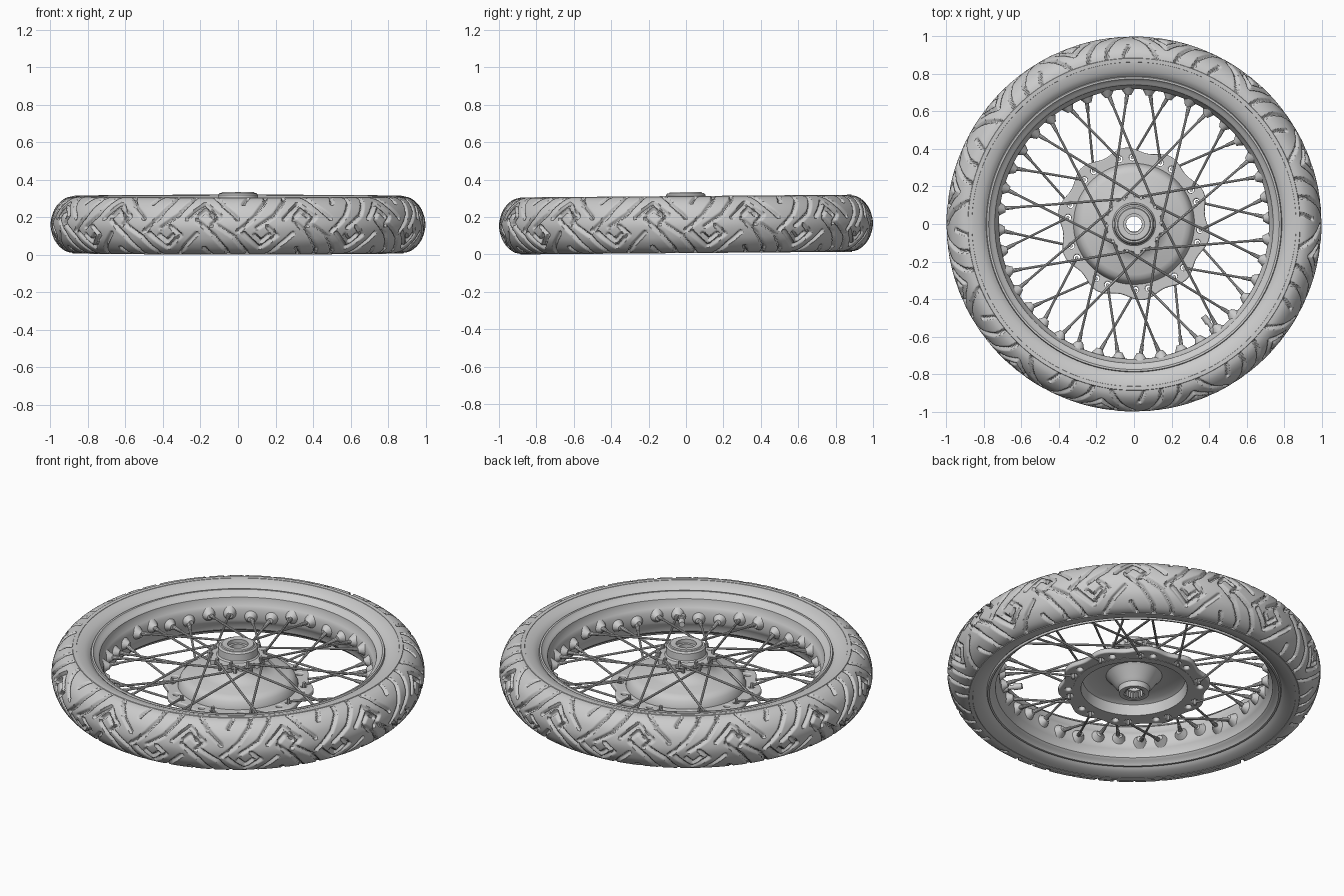
import bpy, bmesh, math
from math import cos, sin, pi, radians
from mathutils import Vector, Matrix

if "Cube" in bpy.data.objects:
    bpy.data.objects.remove(bpy.data.objects["Cube"])

CZ = 0.16                      # mid-plane height of the wheel
parts = []


def finish(name, mesh, angle=35):
    mesh.shade_smooth()
    mesh.set_sharp_from_angle(angle=radians(angle))
    ob = bpy.data.objects.new(name, mesh)
    bpy.context.collection.objects.link(ob)
    parts.append(ob)
    return ob


def lathe(name, pts, n=128, closed=True, radius=None, angle=35):
    """Spin (r, z) points about z; radius(i, j) may override the position."""
    m = len(pts)
    verts = []
    for i in range(n):
        a = 2 * pi * i / n
        for j in range(m):
            r, z = radius(i, j) if radius else pts[j]
            verts.append((r * cos(a), r * sin(a), z))
    faces = [(i * m + j, (i + 1) % n * m + j, (i + 1) % n * m + (j + 1) % m, i * m + (j + 1) % m)
             for i in range(n) for j in range(m if closed else m - 1)]
    me = bpy.data.meshes.new(name)
    me.from_pydata(verts, [], faces)
    bm = bmesh.new()
    bm.from_mesh(me)
    bmesh.ops.recalc_face_normals(bm, faces=bm.faces)
    bm.to_mesh(me)
    bm.free()
    return finish(name, me, angle)


def rod(bm, p, q, r1, r2=None, seg=8):
    """Tapered cylinder from p to q."""
    p, q = Vector(p), Vector(q)
    d = q - p
    mat = Matrix.Translation((p + q) / 2) @ d.to_track_quat('Z', 'Y').to_matrix().to_4x4()
    bmesh.ops.create_cone(bm, cap_ends=True, segments=seg, radius1=r1,
                          radius2=r1 if r2 is None else r2, depth=d.length, matrix=mat)


def from_bm(name, bm):
    me = bpy.data.meshes.new(name)
    bm.to_mesh(me)
    bm.free()
    return finish(name, me)


def polar(r, deg, z):
    return Vector((r * cos(radians(deg)), r * sin(radians(deg)), z))


def spline(ctrl, per=24):
    """Catmull-Rom through 2D control points."""
    c = [Vector(p) for p in ctrl]
    c = [Vector((c[1].x, -c[1].y))] + c + [2 * c[-1] - c[-2]]
    out = []
    for k in range(1, len(c) - 2):
        p0, p1, p2, p3 = c[k - 1:k + 3]
        for s in range(per):
            t = s / per
            out.append(0.5 * (2 * p1 + (p2 - p0) * t + (2 * p0 - 5 * p1 + 4 * p2 - p3) * t * t
                              + (3 * p1 - p0 - 3 * p2 + p3) * t ** 3))
    return out + [c[-2]]


# ---- tyre: rounded section with tread grooves pressed in along the normals
curve = spline([(1.0, 0), (0.985, 0.068), (0.957, 0.112), (0.92, 0.141), (0.88, 0.15),
                (0.845, 0.146), (0.81, 0.133), (0.785, 0.112)])
arc = [0.0]
for a, b in zip(curve, curve[1:]):
    arc.append(arc[-1] + (b - a).length)


def at(v):
    k = next((i for i in range(1, len(arc)) if arc[i] >= v), len(arc) - 1)
    t = (v - arc[k - 1]) / (arc[k] - arc[k - 1])
    return curve[k - 1].lerp(curve[k], min(t, 1))


TREAD = 0.225
half = [TREAD * i / 32 for i in range(33)] + [TREAD + (arc[-1] - TREAD) * i / 8 for i in range(1, 9)]
vs = [-v for v in reversed(half[1:])] + half
prof = [Vector((at(abs(v)).x, math.copysign(at(abs(v)).y, v))) for v in vs]
norm = []
for j in range(len(prof)):
    t = prof[min(j + 1, len(prof) - 1)] - prof[max(j - 1, 0)]
    norm.append(Vector((t.y, -t.x)).normalized())

TILES, COLS = 12, 75
L = 2 * pi / TILES
grooves = [
    [(0.00, -0.03), (0.09, 0.05), (0.15, 0.14), (0.165, 0.205)],
    [(0.10, -0.01), (0.20, 0.06), (0.26, 0.15), (0.275, 0.20)],
    [(0.25, 0.04), (0.34, 0.13), (0.43, 0.05), (0.38, 0.005)],
    [(0.31, 0.05), (0.345, 0.085), (0.385, 0.05)],
    [(0.39, 0.195), (0.45, 0.11), (0.52, 0.04)],
    [(0.03, 0.13), (0.06, 0.195)],
]
segs = [(Vector(a), Vector(b)) for g in grooves for a, b in zip(g, g[1:])]


def groove(u, v):
    best = 1.0
    for k in (-L, 0, L):
        p = Vector((u % L + k, v))
        for a, b in segs:
            d = b - a
            t = max(0, min(1, (p - a).dot(d) / d.length_squared))
            best = min(best, (p - a - d * t).length)
    s = max(0, min(1, (0.012 - best) / 0.007))
    return 0.016 * s * s * (3 - 2 * s)


depth = [[max(groove(L * i / COLS, v), groove(L * i / COLS + 0.42 * L, -v)) if abs(v) < 0.23 else 0
          for v in vs] for i in range(COLS)]


def tyre_point(i, j):
    p = prof[j] - norm[j] * depth[i % COLS][j]
    return p.x, p.y + CZ


lathe("tyre", prof, TILES * COLS, closed=False, radius=tyre_point, angle=50)

# thin raised band on each sidewall
for s, nm in ((1, "upper"), (-1, "lower")):
    lathe("sidewall_band_" + nm, [(0.862, CZ + s * 0.143), (0.865, CZ + s * 0.1515),
                                  (0.885, CZ + s * 0.1525), (0.89, CZ + s * 0.143)], 160)

# ---- rim: channel section with rolled lips
inner = [(0.72, 0), (0.72, 0.03), (0.728, 0.05), (0.738, 0.065), (0.742, 0.095), (0.753, 0.106),
         (0.765, 0.112), (0.775, 0.126), (0.785, 0.127)]
outer = [(0.79, 0.112), (0.77, 0.095), (0.757, 0.05), (0.755, 0)]
side = inner + outer
lathe("rim", [(r, CZ + z) for r, z in side] + [(r, CZ - z) for r, z in reversed(side[1:-1])], 160)

# ---- hub: drum shell, neck, upper flange and bored centre boss
lathe("hub", [(0.325, 0.07), (0.322, 0.10), (0.31, 0.13), (0.295, 0.147), (0.27, 0.157), (0.20, 0.166),
              (0.165, 0.178), (0.14, 0.20), (0.125, 0.225), (0.125, 0.243), (0.145, 0.246),
              (0.15, 0.252), (0.15, 0.262), (0.145, 0.268), (0.115, 0.27), (0.108, 0.278),
              (0.106, 0.318), (0.098, 0.327), (0.075, 0.327), (0.07, 0.31), (0.042, 0.308),
              (0.042, 0.07), (0.058, 0.065), (0.058, 0.03), (0.08, 0.03), (0.085, 0.06),
              (0.10, 0.075), (0.135, 0.125), (0.15, 0.138), (0.25, 0.135), (0.275, 0.12),
              (0.285, 0.06), (0.325, 0.06)], 96)
lathe("bearing_cap", [(0.055, 0.30), (0.055, 0.331), (0.07, 0.333), (0.085, 0.333), (0.09, 0.325),
                      (0.09, 0.30)], 64)

# splined bore in the boss
lathe("bore_spline", [(0.06, 0.035), (0.06, 0.075), (0.05, 0.075), (0.05, 0.035)], 80,
      radius=lambda i, j: [(0.062, 0.033), (0.062, 0.075), (0.046 if i % 4 < 2 else 0.055, 0.075),
                           (0.046 if i % 4 < 2 else 0.055, 0.033)][j])

# ---- scalloped drum flange with ten pairs of spoke holes
PAIRS = [97 + 36 * k for k in range(10)]
cu = bpy.data.curves.new("drum_flange", 'CURVE')
cu.dimensions, cu.fill_mode = '2D', 'BOTH'
cu.extrude, cu.bevel_depth, cu.bevel_resolution = 0.008, 0.007, 2


def loop(pts):
    sp = cu.splines.new('POLY')
    sp.points.add(len(pts) - 1)
    for q, p in zip(sp.points, pts):
        q.co = (p[0], p[1], 0, 1)
    sp.use_cyclic_u = True


loop([polar(0.388 + 0.014 * cos(radians(10 * (2 * k - 97))), 2 * k, 0) for k in range(180)])
loop([polar(0.30, 5 * k, 0) for k in range(72)])
for th in PAIRS:
    for s in (-1, 1):
        c = polar(0.353, th + s * 5.6, 0)
        loop([c + polar(0.024, 30 * k, 0) for k in range(12)])
tmp = bpy.data.objects.new("flange_curve", cu)
bpy.context.collection.objects.link(tmp)
bpy.context.view_layer.update()
mesh = bpy.data.meshes.new_from_object(tmp.evaluated_get(bpy.context.evaluated_depsgraph_get()))
bpy.data.objects.remove(tmp)
finish("drum_flange", mesh).location.z = 0.077

# ---- spokes, nipples, rim dimples and hub lugs
spokes, nipples, dimples, lugs = (bmesh.new() for _ in range(4))
for th in PAIRS:
    for s in (-1, 1):
        runs = [(polar(0.355, th + s * 5.6, 0.098 if s > 0 else 0.055), th + s * 22.5, 0.15),
                (polar(0.145, th - s * 58, 0.274 if s > 0 else 0.24), th + s * 4.5, 0.17)]
        for start, rim_deg, z in runs:
            end = polar(0.725, rim_deg, z)
            d = (end - start).normalized()
            rod(spokes, start, end, 0.0065)
            rod(spokes, start + Vector((0, 0, -0.015)), start + Vector((0, 0, 0.015)), 0.009)
            rod(nipples, end - d * 0.085, end, 0.009, 0.014, 10)
            rod(dimples, polar(0.735, rim_deg, z), polar(0.688, rim_deg, z), 0.045, 0.015, 16)
    rod(lugs, polar(0.146, th, 0.243), polar(0.146, th, 0.271), 0.019, None, 12)
from_bm("spokes", spokes)
from_bm("spoke_nipples", nipples)
from_bm("rim_dimples", dimples)
from_bm("hub_lugs", lugs)

# ---- valve stem
valve = bmesh.new()
rod(valve, polar(0.73, -53, CZ), polar(0.69, -53, CZ), 0.026, 0.02, 16)
rod(valve, polar(0.70, -53, CZ), polar(0.655, -53, CZ), 0.012, None, 12)
rod(valve, polar(0.66, -53, CZ), polar(0.615, -53, CZ), 0.018, 0.016, 12)
from_bm("valve_stem", valve)

# the whole wheel lies very slightly tilted
tilt = Matrix.Translation((0, 0, CZ)) @ Matrix.Rotation(0.008, 4, 'X') @ Matrix.Translation((0, 0, -CZ))
for ob in parts:
    ob.matrix_world = tilt @ Matrix.Translation(ob.location)
